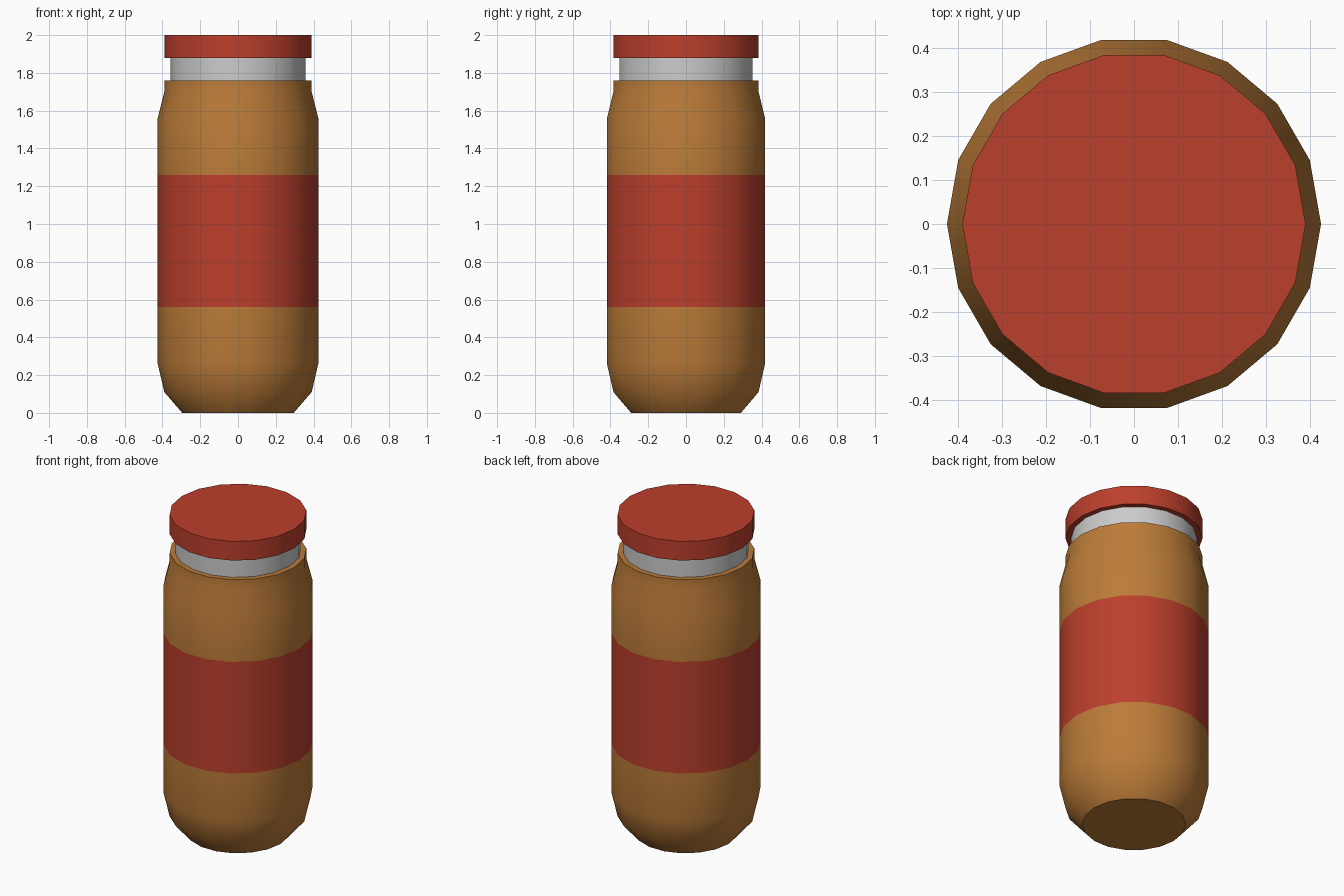
import bpy, bmesh, math

if "Cube" in bpy.data.objects:
    bpy.data.objects.remove(bpy.data.objects["Cube"])

SIDES = 18


def material(name, color):
    m = bpy.data.materials.new(name)
    m.diffuse_color = color
    m.use_nodes = True
    m.node_tree.nodes["Principled BSDF"].inputs["Base Color"].default_value = m.diffuse_color
    return m


def revolve(name, profile, mat=None, cap_bottom=False, cap_top=False):
    """Spin a (radius, z) profile, listed bottom to top on the outside, round z."""
    bm = bmesh.new()
    rings = []
    for r, z in profile:
        rings.append([bm.verts.new((r * math.cos(math.tau * i / SIDES),
                                    r * math.sin(math.tau * i / SIDES), z))
                      for i in range(SIDES)])
    for lo, hi in zip(rings, rings[1:]):
        for i in range(SIDES):
            j = (i + 1) % SIDES
            bm.faces.new((lo[i], lo[j], hi[j], hi[i]))
    if cap_bottom:
        bm.faces.new(rings[0][::-1])
    if cap_top:
        bm.faces.new(rings[-1])
    mesh = bpy.data.meshes.new(name)
    bm.to_mesh(mesh)
    bm.free()
    obj = bpy.data.objects.new(name, mesh)
    bpy.context.collection.objects.link(obj)
    if mat:
        mesh.materials.append(mat)
    bpy.ops.object.select_all(action='DESELECT')
    obj.select_set(True)
    bpy.context.view_layer.objects.active = obj
    bpy.ops.object.shade_smooth_by_angle(angle=math.radians(32))
    return obj


brown = material("brown", (0.50, 0.20, 0.04, 1))
red = material("red", (0.50, 0.05, 0.025, 1))

# Jar body below and above the label
revolve("lower_body", [(0.295, 0), (0.39, 0.11), (0.425, 0.26), (0.425, 0.56)],
        brown, cap_bottom=True)
revolve("label", [(0.425, 0.56), (0.425, 1.26)], red)
revolve("upper_body", [(0.425, 1.26), (0.425, 1.56), (0.39, 1.70),
                       (0.39, 1.76), (0.358, 1.76)], brown)

# Neck and lid
revolve("neck", [(0.358, 1.76), (0.358, 1.88)])
revolve("lid", [(0.358, 1.88), (0.39, 1.88), (0.39, 2.0)], red, cap_top=True)
